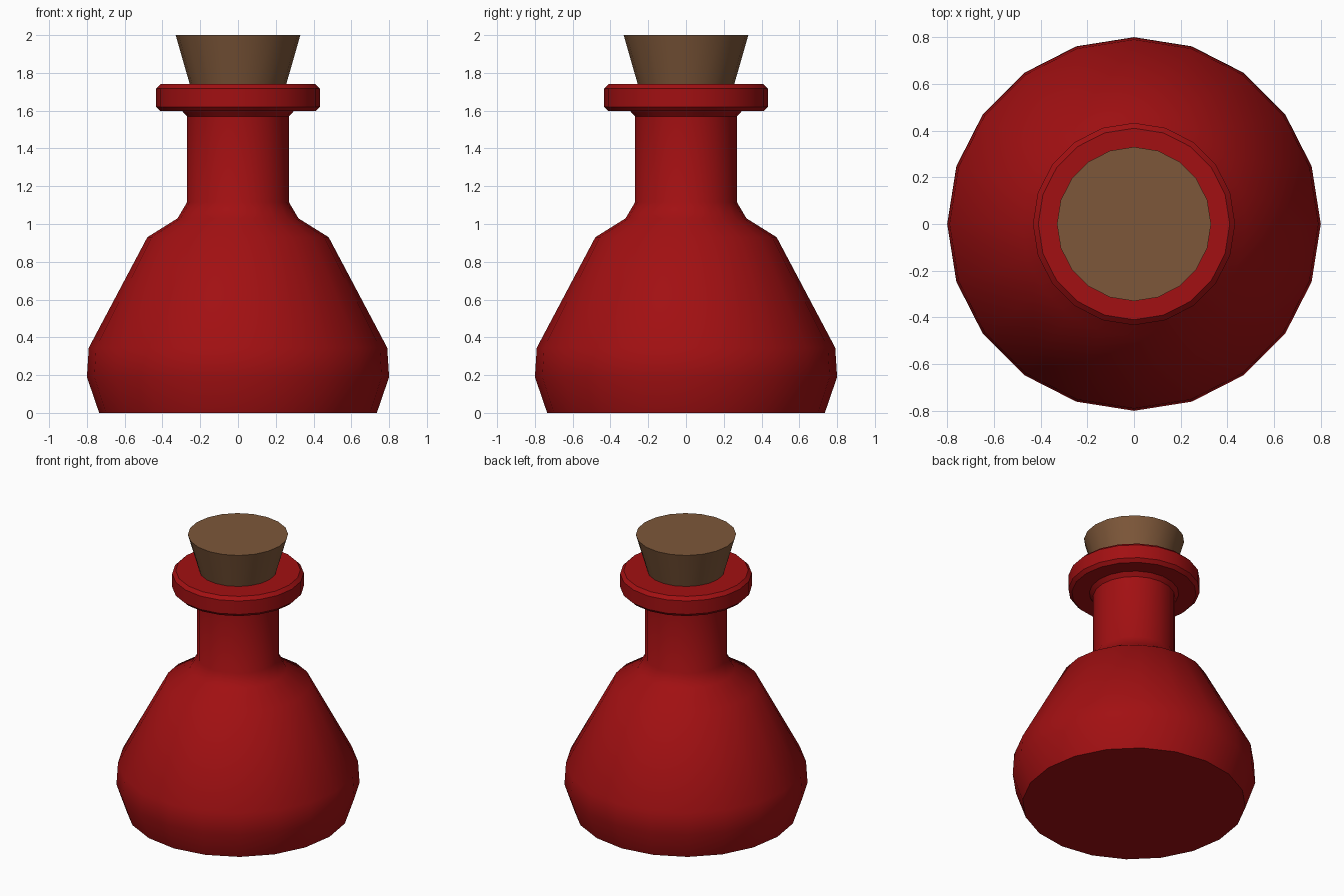
import bpy, bmesh, math

if "Cube" in bpy.data.objects:
    bpy.data.objects.remove(bpy.data.objects["Cube"])

SIDES = 20


def material(name, rgb):
    m = bpy.data.materials.new(name)
    m.diffuse_color = (*rgb, 1)
    m.use_nodes = True
    m.node_tree.nodes["Principled BSDF"].inputs["Base Color"].default_value = m.diffuse_color
    return m


def lathe(name, profile, mat):
    """Revolve an (r, z) profile around z and cap both ends."""
    bm = bmesh.new()
    rings = [[bm.verts.new((r * math.cos(2 * math.pi * i / SIDES),
                            r * math.sin(2 * math.pi * i / SIDES), z))
              for i in range(SIDES)] for r, z in profile]
    for a, b in zip(rings, rings[1:]):
        for i in range(SIDES):
            j = (i + 1) % SIDES
            bm.faces.new((a[i], a[j], b[j], b[i]))
    bm.faces.new(rings[0][::-1])
    bm.faces.new(rings[-1])
    mesh = bpy.data.meshes.new(name)
    bm.to_mesh(mesh)
    bm.free()
    mesh.materials.append(mat)
    ob = bpy.data.objects.new(name, mesh)
    bpy.context.collection.objects.link(ob)
    bpy.ops.object.select_all(action='DESELECT')
    ob.select_set(True)
    bpy.context.view_layer.objects.active = ob
    bpy.ops.object.shade_smooth_by_angle(angle=math.radians(37))
    return ob


red = material("red glass", (0.36, 0.005, 0.006))
brown = material("cork brown", (0.205, 0.095, 0.041))

# Bottle: belly, shoulder, neck and bevelled lip
lathe("bottle", [(0.735, 0), (0.80, 0.19), (0.79, 0.345), (0.48, 0.93),
                 (0.32, 1.03), (0.27, 1.115), (0.27, 1.57), (0.295, 1.597),
                 (0.41, 1.597), (0.433, 1.62), (0.433, 1.717), (0.41, 1.74)], red)

# Tapered stopper
lathe("cork", [(0.254, 1.735), (0.33, 2.0)], brown)
